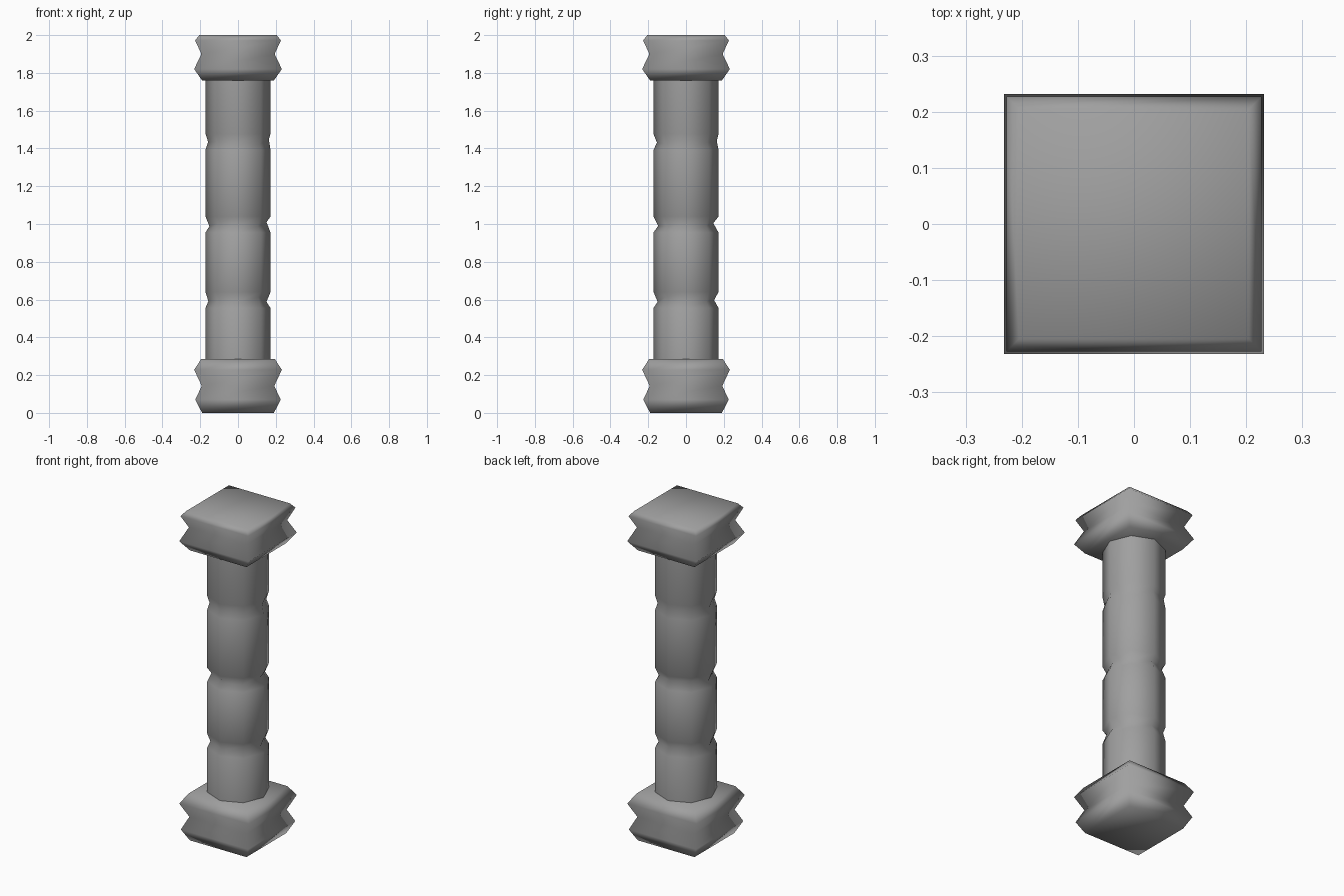
import bpy, math, random

if "Cube" in bpy.data.objects:
    bpy.data.objects.remove(bpy.data.objects["Cube"])

random.seed(4)

stone = bpy.data.materials.new("dark_stone")
stone.diffuse_color = (0.35, 0.35, 0.35, 1)
stone.use_nodes = True
stone.node_tree.nodes["Principled BSDF"].inputs["Base Color"].default_value = stone.diffuse_color


def loft(name, profile, sides, turn, jitter=(), caps=True):
    """Stack rings of (radius, z) into a smooth shaded solid."""
    verts, faces = [], []
    for r, z in profile:
        worn = z in jitter
        for i in range(sides):
            a = turn + 2 * math.pi * i / sides
            rr = r + (random.uniform(-0.006, 0.006) if worn else 0)
            zz = z + (random.uniform(-0.015, 0.015) if worn else 0)
            verts.append((rr * math.cos(a), rr * math.sin(a), zz))
    for k in range(len(profile) - 1):
        for i in range(sides):
            j = (i + 1) % sides
            faces.append((k * sides + i, k * sides + j,
                          (k + 1) * sides + j, (k + 1) * sides + i))
    if caps:
        last = (len(profile) - 1) * sides
        faces.append(tuple(reversed(range(sides))))
        faces.append(tuple(range(last, last + sides)))
    mesh = bpy.data.meshes.new(name)
    mesh.from_pydata(verts, [], faces)
    mesh.polygons.foreach_set("use_smooth", [True] * len(faces))
    mesh.materials.append(stone)
    mesh.update()
    obj = bpy.data.objects.new(name, mesh)
    bpy.context.collection.objects.link(obj)
    return obj


def square_block(name, profile):
    """Square moulding; profile holds (half width, z)."""
    return loft(name, [(h * math.sqrt(2), z) for h, z in profile], 4, math.pi / 4)


# Base and capital: square blocks with a pinched waist
square_block("base", [(0.19, 0), (0.226, 0.07), (0.192, 0.143),
                      (0.232, 0.228), (0.195, 0.285)])
square_block("capital", [(0.19, 1.76), (0.232, 1.82), (0.194, 1.90),
                         (0.227, 1.972), (0.205, 2.0)])

# Shaft: eight-sided stone drums separated by worn grooves, ends hidden in the blocks
R = 0.172
shaft = [(R, 0.27)]
grooves = [(0.60, 0.154), (1.0, 0.147), (1.437, 0.158)]
for z, r in grooves:
    shaft += [(R, z - 0.045), (r, z), (R, z + 0.04)]
shaft.append((R, 1.775))
loft("shaft", shaft, 8, 0, jitter=[z for z, r in grooves], caps=False)
